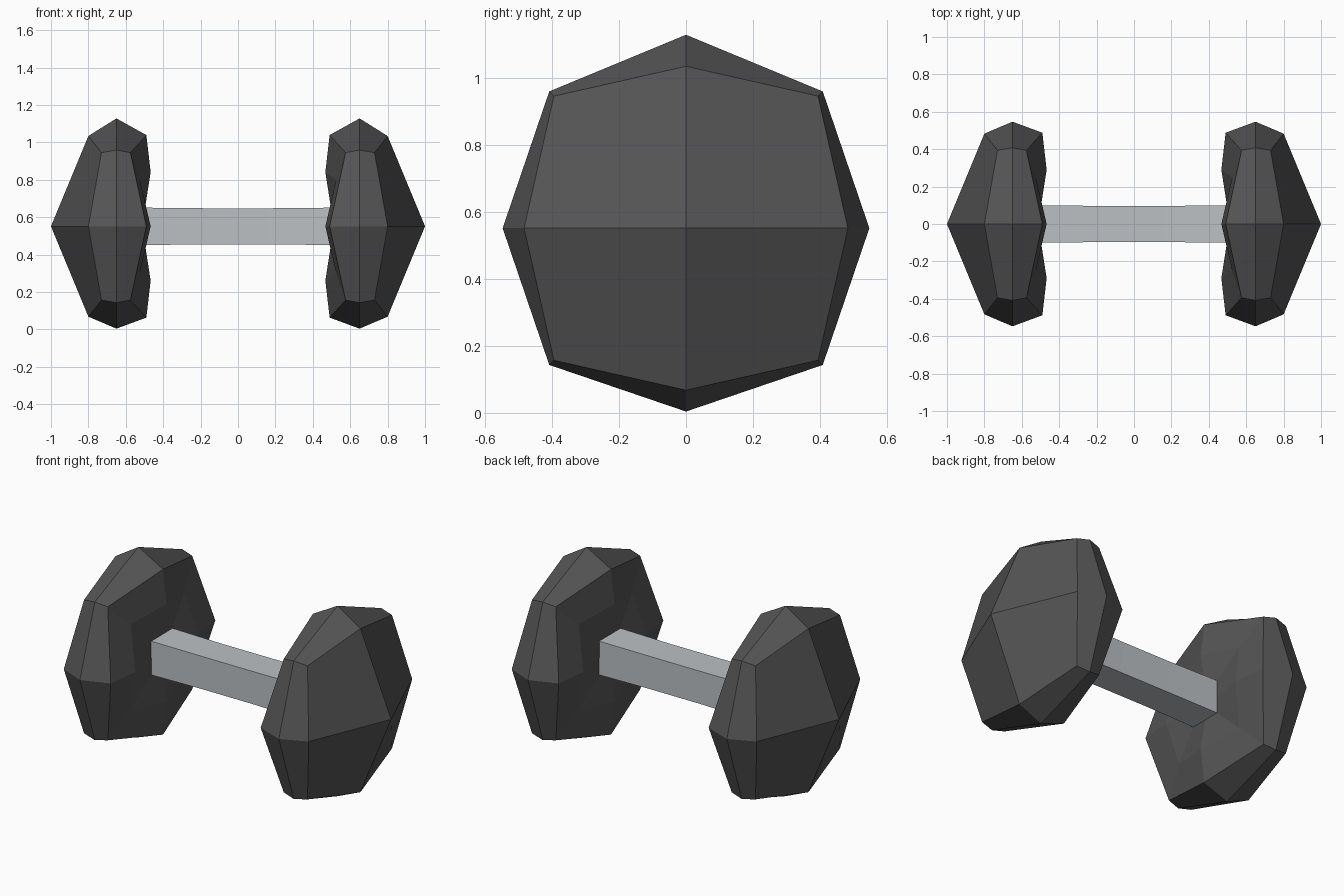
import bpy, bmesh

if "Cube" in bpy.data.objects:
    bpy.data.objects.remove(bpy.data.objects["Cube"])

CZ = 0.551  # height of the dumbbell axis


def material(name, rgb):
    m = bpy.data.materials.new(name)
    m.diffuse_color = (*rgb, 1)
    m.use_nodes = True
    m.node_tree.nodes["Principled BSDF"].inputs["Base Color"].default_value = m.diffuse_color
    return m


def make_object(name, bm, mat):
    bmesh.ops.recalc_face_normals(bm, faces=bm.faces)
    me = bpy.data.meshes.new(name)
    bm.to_mesh(me)
    bm.free()
    me.materials.append(mat)
    ob = bpy.data.objects.new(name, me)
    bpy.context.collection.objects.link(ob)
    return ob


def ring(bm, xm, rm, xc, rc, top=None):
    """Eight points: side middles at (xm, rm) alternate with corners at (xc, rc)."""
    dirs = [(1, 0), (1, 1), (0, 1), (-1, 1), (-1, 0), (-1, -1), (0, -1), (1, -1)]
    out = []
    for i, (y, z) in enumerate(dirs):
        x, r = (xc, rc) if i % 2 else (xm, rm)
        h = top if (top and i == 2) else z * r
        out.append(bm.verts.new((x, y * r, CZ + h)))
    return out


def bridge(bm, a, b):
    n = len(a)
    for i in range(n):
        j = (i + 1) % n
        bm.faces.new((a[i], a[j], b[j], b[i]))


dark = material("dark_iron", (0.09, 0.09, 0.09))
steel = material("steel", (0.5, 0.53, 0.55))

# Faceted weights: pointed outer face, belt, dished inner face
for side, name in ((1, "right_weight"), (-1, "left_weight")):
    bm = bmesh.new()
    outer = ring(bm, 0.80, 0.483, 0.73, 0.394)
    belt = ring(bm, 0.65, 0.547, 0.65, 0.408, top=0.577)
    inner = ring(bm, 0.49, 0.488, 0.575, 0.394)
    bulge = ring(bm, 0.467, 0.29, 0.525, 0.25)
    socket = ring(bm, 0.497, 0.098, 0.497, 0.098)
    for a, b in ((outer, belt), (belt, inner), (inner, bulge), (bulge, socket)):
        bridge(bm, a, b)
    bm.faces.new(socket)
    tip = bm.verts.new((1.0, 0, CZ))
    for i in range(0, 8, 2):
        bm.faces.new((tip, outer[i], outer[i + 1], outer[(i + 2) % 8]))
    for v in bm.verts:
        v.co.x *= side
    make_object(name, bm, dark)

# Square handle, slightly waisted in the middle
bm = bmesh.new()
loops = []
for x, r in ((-0.52, 0.1), (-0.165, 0.0965), (0.165, 0.0965), (0.52, 0.1)):
    loops.append([bm.verts.new((x, y * r, CZ + z * r))
                  for y, z in ((1, 1), (-1, 1), (-1, -1), (1, -1))])
for a, b in zip(loops, loops[1:]):
    bridge(bm, a, b)
bm.faces.new(loops[0])
bm.faces.new(loops[-1])
make_object("handle", bm, steel)
